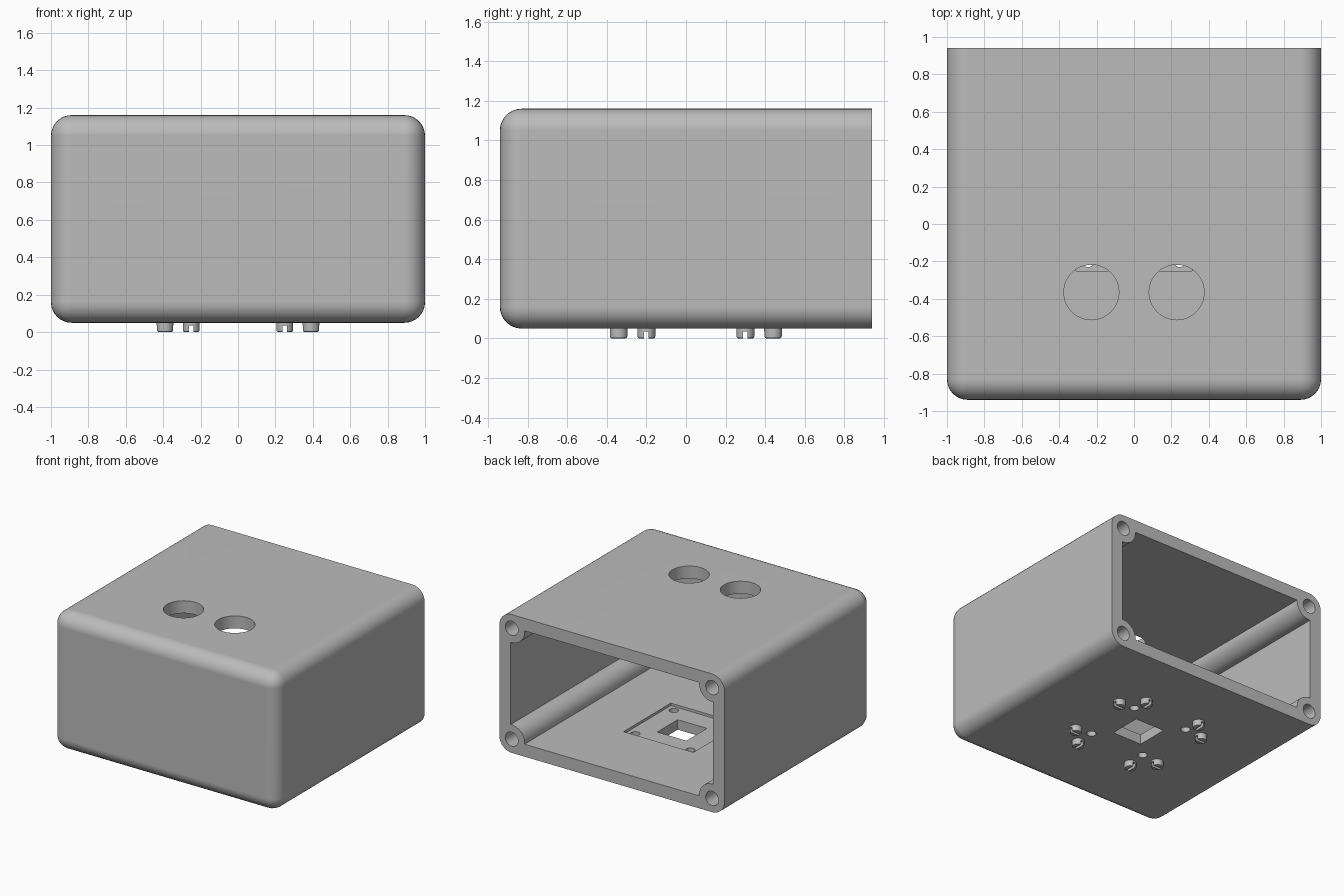
import bpy, bmesh, math
from mathutils import Matrix, Vector

cube = bpy.data.objects.get("Cube")
if cube:
    bpy.data.objects.remove(cube, do_unlink=True)

# Main dimensions
HALF_X, HALF_Y = 1.0, 0.94
Z_LOW, Z_HIGH = 0.05, 1.16
WALL, ROUND = 0.1, 0.11
MID_Y = 0.05                     # centre of the floor fittings
SIGNS = (-1, 1)

grey = bpy.data.materials.new("plain grey")
grey.use_nodes = True
colour = (0.5, 0.5, 0.5, 1)
grey.diffuse_color = colour
grey.node_tree.nodes["Principled BSDF"].inputs["Base Color"].default_value = colour


def make(name, bm):
    bmesh.ops.recalc_face_normals(bm, faces=bm.faces)
    mesh = bpy.data.meshes.new(name)
    bm.to_mesh(mesh)
    bm.free()
    mesh.materials.append(grey)
    obj = bpy.data.objects.new(name, mesh)
    bpy.context.collection.objects.link(obj)
    return obj


def box_mesh(low, high):
    low, high = Vector(low), Vector(high)
    bm = bmesh.new()
    bmesh.ops.create_cube(bm, size=1)
    bmesh.ops.scale(bm, vec=high - low, verts=bm.verts)
    bmesh.ops.translate(bm, vec=(low + high) / 2, verts=bm.verts)
    return bm


def box(name, low, high):
    return make(name, box_mesh(low, high))


def cylinder(name, radius, start, end, sides=48):
    start, end = Vector(start), Vector(end)
    axis = end - start
    turn = axis.to_track_quat('Z', 'Y').to_matrix().to_4x4()
    bm = bmesh.new()
    bmesh.ops.create_cone(bm, cap_ends=True, segments=sides, radius1=radius,
                          radius2=radius, depth=axis.length,
                          matrix=Matrix.Translation((start + end) / 2) @ turn)
    return make(name, bm)


def cut(target, cutter):
    mod = target.modifiers.new("cut", 'BOOLEAN')
    mod.operation, mod.solver, mod.object = 'DIFFERENCE', 'EXACT', cutter
    bpy.context.view_layer.objects.active = target
    bpy.ops.object.modifier_apply(modifier=mod.name)
    bpy.data.objects.remove(cutter, do_unlink=True)


def smooth(obj):
    bpy.ops.object.select_all(action='DESELECT')
    obj.select_set(True)
    bpy.context.view_layer.objects.active = obj
    bpy.ops.object.shade_smooth_by_angle(angle=math.radians(30))
    mod = obj.modifiers.new("even shading", 'WEIGHTED_NORMAL')
    mod.keep_sharp = True


# Rounded housing, square-cut at the open back
bm = box_mesh((-HALF_X, -HALF_Y, Z_LOW), (HALF_X, HALF_Y, Z_HIGH))
edges = [e for e in bm.edges if any(v.co.y < 0 for v in e.verts)]
bmesh.ops.bevel(bm, geom=edges, offset=ROUND, segments=8, profile=0.5, affect='EDGES')
# Trim any bevel overshoot flush with the back plane
for v in bm.verts:
    v.co.y = min(v.co.y, HALF_Y)
housing = make("housing", bm)

# Cavity, leaving a round screw post along each corner
cavity = box("cavity_cutter", (WALL - HALF_X, WALL - HALF_Y, Z_LOW + WALL),
             (HALF_X - WALL, HALF_Y + 0.1, Z_HIGH - WALL))
corners = [(sx * (HALF_X - ROUND), z) for sx in SIGNS
           for z in (Z_LOW + ROUND, Z_HIGH - ROUND)]
for x, z in corners:
    cut(cavity, cylinder("post_cutter", 0.115, (x, -HALF_Y - 0.1, z), (x, HALF_Y + 0.2, z)))
cut(housing, cavity)

# Screw holes in the ends of the posts
for x, z in corners:
    cut(housing, cylinder("screw_cutter", 0.057, (x, HALF_Y - 0.5, z), (x, HALF_Y + 0.1, z), 32))

# Two round holes in the roof
for sx in SIGNS:
    x = sx * 0.228
    cut(housing, cylinder("roof_hole_cutter", 0.147, (x, -0.365, Z_HIGH - 0.2),
                          (x, -0.365, Z_HIGH + 0.1), 64))

# Square recess in the floor, with a window and four small holes through it
floor = Z_LOW + WALL
cut(housing, box("recess_cutter", (-0.31, MID_Y - 0.3, floor - 0.02),
                 (0.31, MID_Y + 0.3, floor + 0.05)))
cut(housing, box("window_cutter", (-0.13, MID_Y - 0.13, -0.1),
                 (0.13, MID_Y + 0.13, floor + 0.05)))
for sx in SIGNS:
    for sy in SIGNS:
        x, y = sx * 0.245, MID_Y + sy * 0.245
        cut(housing, cylinder("pin_hole_cutter", 0.035, (x, y, -0.1), (x, y, floor + 0.05), 24))
smooth(housing)


# Slotted pegs under the floor, two beside each small hole
def peg(name, x, y, along_x):
    bm = bmesh.new()
    bmesh.ops.create_cone(bm, cap_ends=True, segments=24, radius1=0.045, radius2=0.045,
                          depth=0.07, matrix=Matrix.Translation((x, y, 0.035)))
    rim = [e for e in bm.edges if all(v.co.z < 0.01 for v in e.verts)]
    bmesh.ops.bevel(bm, geom=rim, offset=0.01, segments=2, profile=0.5, affect='EDGES')
    obj = make(name, bm)
    half = (0.1, 0.011) if along_x else (0.011, 0.1)
    cut(obj, box("slot_cutter", (x - half[0], y - half[1], -0.1),
                 (x + half[0], y + half[1], 0.035)))
    smooth(obj)


for sx, side in zip(SIGNS, ("right", "left")):
    for sy, end in zip(SIGNS, ("front", "back")):
        peg(f"outer_peg_{end}_{side}", sx * 0.39, MID_Y + sy * 0.25, True)
        peg(f"inner_peg_{end}_{side}", sx * 0.25, MID_Y + sy * 0.39, False)
